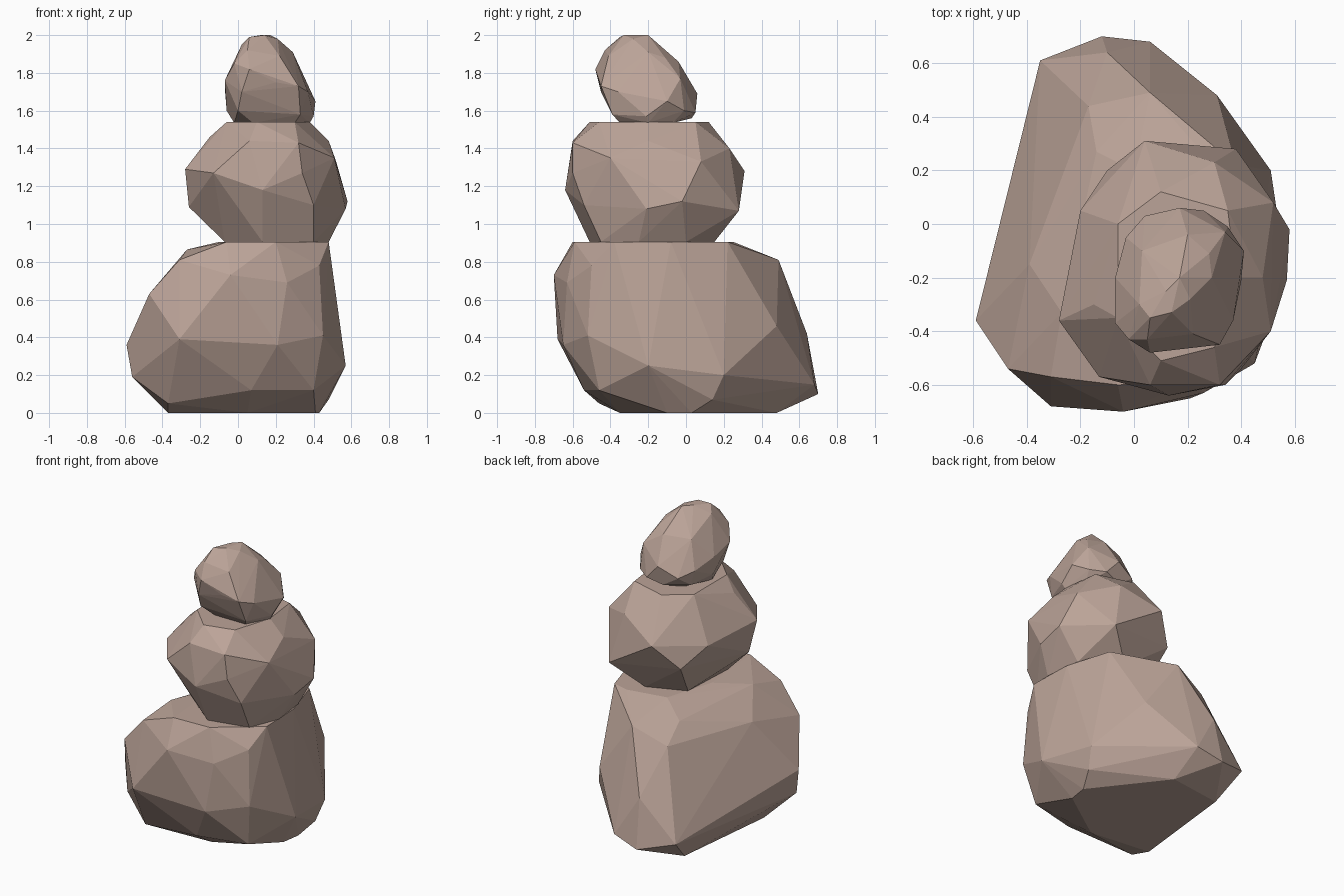
import bpy
import bmesh
from math import radians

stone = bpy.data.materials.new("stone")
stone.diffuse_color = (0.50, 0.37, 0.315, 1)


def boulder(name, base_z, base, top_z, top, body):
    """Faceted stone: the tight skin around two flat caps and a few body corners."""
    bm = bmesh.new()
    corners = [(x, y, base_z) for x, y in base] + [(x, y, top_z) for x, y in top] + body
    for co in corners:
        bm.verts.new(co)
    hull = bmesh.ops.convex_hull(bm, input=bm.verts[:])
    loose = {v for v in hull["geom_interior"] + hull["geom_unused"]
             if isinstance(v, bmesh.types.BMVert)}
    bmesh.ops.delete(bm, geom=list(loose), context="VERTS")
    # merge the coplanar cap triangles into flat faces
    bmesh.ops.dissolve_limit(bm, angle_limit=radians(1), verts=bm.verts[:], edges=bm.edges[:])
    bmesh.ops.recalc_face_normals(bm, faces=bm.faces[:])
    mesh = bpy.data.meshes.new(name)
    bm.to_mesh(mesh)
    bm.free()
    mesh.materials.append(stone)
    obj = bpy.data.objects.new(name, mesh)
    bpy.context.collection.objects.link(obj)
    return obj


# Large bottom stone, spreading to the back left
boulder(
    "bottom_stone",
    0.0, [(-.37, -.30), (.05, -.35), (.41, -.10), (.43, .03), (.08, .48), (-.29, .43)],
    0.905, [(-.10, -.13), (0, .20), (.27, .25), (.38, .22), (.47, -.08), (.48, -.38),
            (.20, -.59), (-.06, -.60)],
    [(-.59, -.36, .36), (-.56, -.38, .19), (-.47, -.54, .63), (-.37, -.46, .05),
     (-.31, -.68, .39), (-.31, -.57, .81), (-.04, -.70, .73), (.07, -.54, .12),
     (.21, -.65, .36), (.26, -.63, .69), (.40, -.46, .12), (.45, -.52, .41),
     (.43, -.50, .78), (.57, -.20, .25), (.48, .14, .07), (.51, .20, .20),
     (.31, .48, .46), (.06, .68, .15), (-.12, .70, .10), (-.35, .61, .16),
     (-.10, .64, .42), (.06, .49, .81), (-.17, .44, .71), (-.14, .27, .81),
     (-.39, -.15, .71), (-.27, -.33, .865)])

# Rounder middle stone
boulder(
    "middle_stone",
    0.905, [(-.07, -.35), (.13, -.51), (.40, -.45), (.48, -.25), (.45, 0), (.20, .15), (-.05, .05)],
    1.54, [(-.06, -.35), (.10, -.51), (.30, -.46), (.38, -.20), (.35, .05), (.10, .12), (-.06, 0)],
    [(.13, -.64, 1.18), (-.13, -.57, 1.27), (-.28, -.36, 1.29), (-.26, -.30, 1.09),
     (-.20, .05, 1.25), (-.10, .20, 1.12), (.04, .31, 1.28), (.38, .28, 1.07),
     (.58, -.02, 1.12), (.52, .08, 1.33), (.57, -.21, 1.08), (.51, -.40, 1.35),
     (.34, -.60, 1.27), (.40, -.54, 1.10), (.06, -.60, 1.44), (.32, -.60, 1.43),
     (.48, -.20, 1.44), (-.15, -.30, 1.46), (.30, .23, 1.40)])

# Small top stone, leaning forward
boulder(
    "top_stone",
    1.535, [(-.02, -.25), (.08, -.35), (.30, -.35), (.38, -.20), (.33, -.07), (.06, -.07)],
    2.0, [(.14, -.33), (.12, -.25), (.17, -.20)],
    [(.06, -.48, 1.82), (.20, -.46, 1.75), (.32, -.45, 1.73), (-.07, -.37, 1.76),
     (-.07, -.20, 1.72), (-.03, -.05, 1.67), (.04, .03, 1.63), (.17, .06, 1.69),
     (.26, .05, 1.59), (.35, -.01, 1.60), (.41, -.10, 1.65), (.40, -.21, 1.57),
     (.37, -.36, 1.70), (.06, -.35, 1.99), (.05, -.43, 1.92), (.02, -.30, 1.95),
     (.21, -.28, 1.98), (.29, -.20, 1.91), (.20, -.04, 1.86), (.03, -.10, 1.85),
     (.22, -.41, 1.89), (.34, -.03, 1.77), (0, -.40, 1.60), (.33, -.39, 1.58),
     (-.06, -.20, 1.60), (.15, .03, 1.56), (-.02, -.43, 1.85), (.02, -.45, 1.70),
     (0, -.05, 1.57), (.28, -.11, 1.88)])
